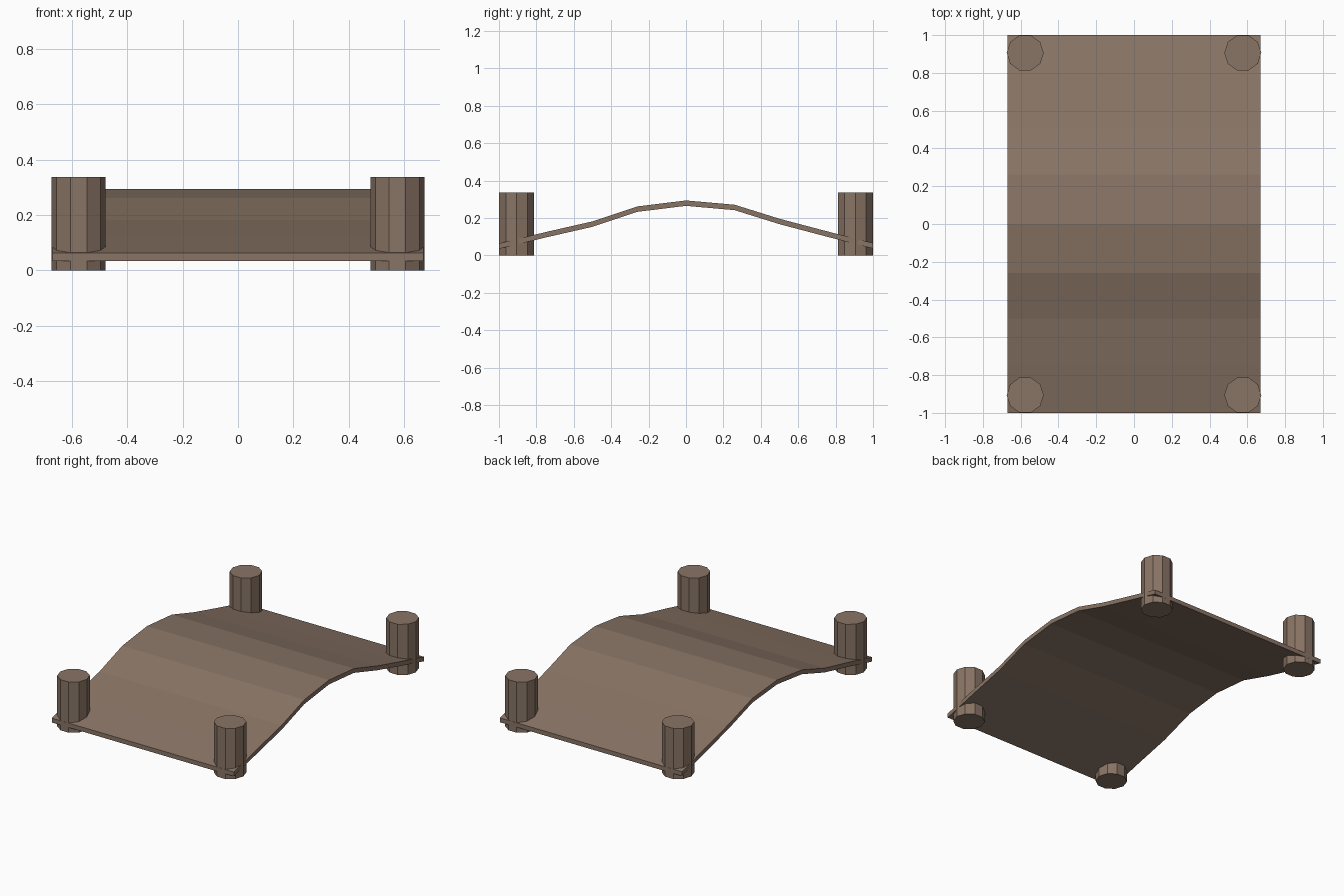
import bpy
import bmesh

cube = bpy.data.objects.get("Cube")
if cube:
    bpy.data.objects.remove(cube, do_unlink=True)

# Single brown wood colour
wood = bpy.data.materials.new("brown_wood")
wood.use_nodes = True
colour = (0.25, 0.175, 0.13, 1.0)
wood.diffuse_color = colour
bsdf = next(n for n in wood.node_tree.nodes if n.type == 'BSDF_PRINCIPLED')
bsdf.inputs["Base Color"].default_value = colour
bsdf.inputs["Roughness"].default_value = 0.9

HALF_WIDTH = 0.67
THICKNESS = 0.029
POST_RADIUS = 0.098
POST_HEIGHT = 0.337


def finish(bm, name):
    bmesh.ops.recalc_face_normals(bm, faces=bm.faces)
    mesh = bpy.data.meshes.new(name)
    bm.to_mesh(mesh)
    bm.free()
    mesh.materials.append(wood)
    obj = bpy.data.objects.new(name, mesh)
    bpy.context.collection.objects.link(obj)
    return obj


# Arched deck: side profile (y, top height) extruded across the width
profile = [(-1, 0.064), (-0.75, 0.125), (-0.5, 0.182), (-0.26, 0.262),
           (0, 0.294), (0.26, 0.271), (0.5, 0.196), (0.75, 0.13), (1, 0.066)]
bm = bmesh.new()
outline = profile + [(y, z - THICKNESS) for y, z in reversed(profile)]
side = bm.faces.new([bm.verts.new((-HALF_WIDTH, y, z)) for y, z in outline])
result = bmesh.ops.extrude_face_region(bm, geom=[side], use_keep_orig=True)
moved = [v for v in result["geom"] if isinstance(v, bmesh.types.BMVert)]
bmesh.ops.translate(bm, verts=moved, vec=(2 * HALF_WIDTH, 0, 0))
finish(bm, "bridge_deck")

# Ten-sided posts at the four corners
for y_name, y_sign in (("front", -1), ("back", 1)):
    for x_name, x_sign in (("right", -1), ("left", 1)):
        bm = bmesh.new()
        bmesh.ops.create_cone(bm, cap_ends=True, segments=10,
                              radius1=POST_RADIUS, radius2=POST_RADIUS,
                              depth=POST_HEIGHT)
        # Put a corner of the decagon on the x axis
        xs = max(v.co.x for v in bm.verts)
        if xs < POST_RADIUS * 0.99:
            for v in bm.verts:
                v.co.x, v.co.y = v.co.y, -v.co.x
        post = finish(bm, y_name + "_" + x_name + "_post")
        post.location = (x_sign * 0.576, y_sign * 0.906, POST_HEIGHT / 2)
